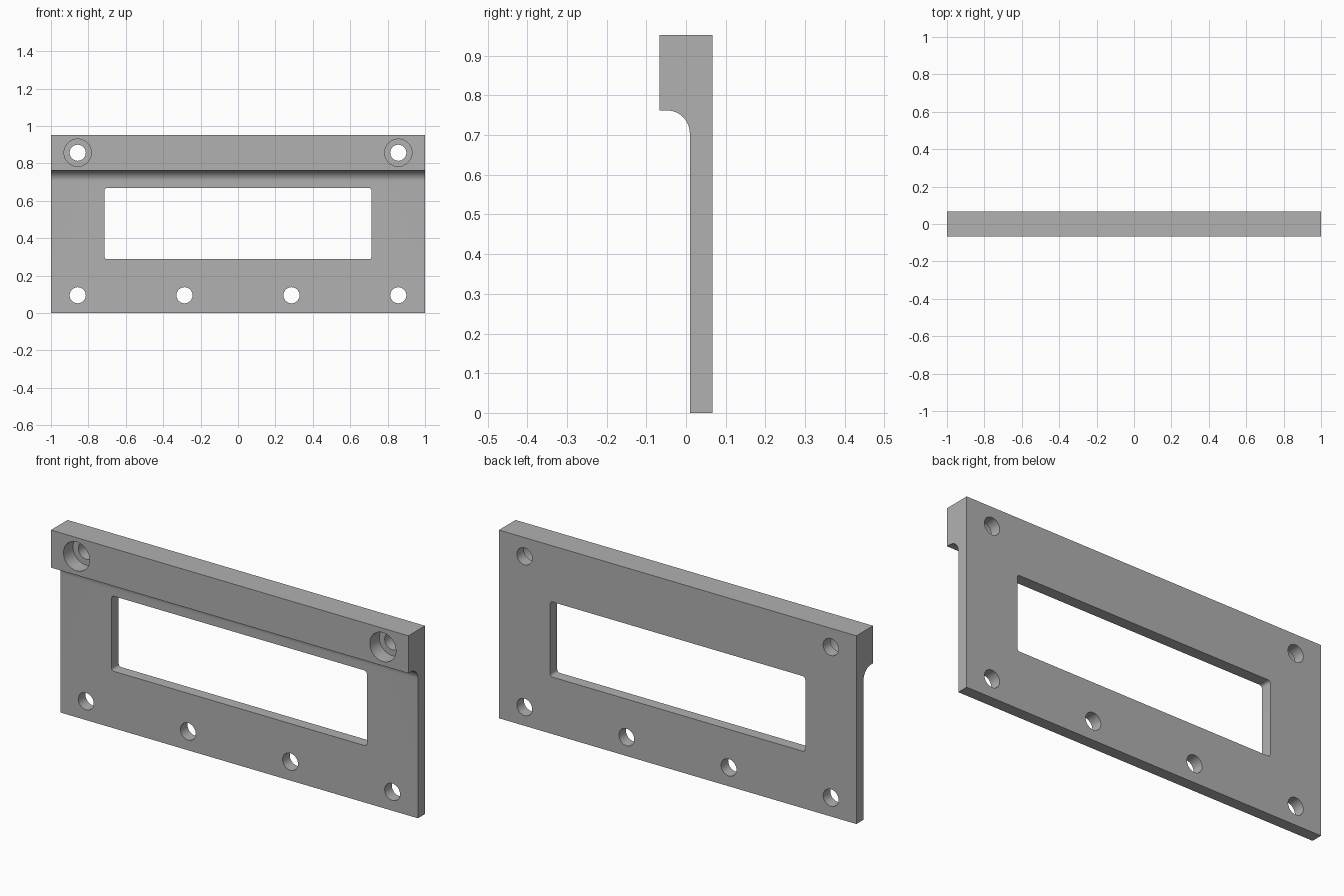
import bpy, math
from math import sin, cos, pi

if "Cube" in bpy.data.objects:
    bpy.data.objects.remove(bpy.data.objects["Cube"])

W, H, T = 2.0, 0.952, 0.0665        # width, height, half depth
PLATE_Y, LIP_Z, FILLET = 0.0095, 0.762, 0.057

grey = bpy.data.materials.new("grey metal")
grey.diffuse_color = (0.44, 0.44, 0.44, 1)
grey.use_nodes = True
grey.node_tree.nodes["Principled BSDF"].inputs["Base Color"].default_value = grey.diffuse_color


def prism(name, outline, axis, start, end):
    """Extrude a 2D outline along x (outline = y, z) or y (outline = x, z)."""
    def point(p, d):
        return (d, p[0], p[1]) if axis == 'x' else (p[0], d, p[1])
    n = len(outline)
    verts = [point(p, d) for d in (start, end) for p in outline]
    faces = [tuple(range(n))[::-1], tuple(range(n, 2 * n))]
    faces += [(i, (i + 1) % n, n + (i + 1) % n, n + i) for i in range(n)]
    if axis == 'y':
        faces = [f[::-1] for f in faces]
    mesh = bpy.data.meshes.new(name)
    mesh.from_pydata(verts, [], faces)
    mesh.materials.append(grey)
    obj = bpy.data.objects.new(name, mesh)
    bpy.context.collection.objects.link(obj)
    return obj


def arc(cx, cz, r, a0, a1, steps):
    return [(cx + r * cos(a0 + (a1 - a0) * i / steps),
             cz + r * sin(a0 + (a1 - a0) * i / steps)) for i in range(steps + 1)]


def cut(target, outline, start, end):
    """Cut an outline out of the target along y."""
    cutter = prism("cutter", outline, 'y', start, end)
    mod = target.modifiers.new("cut", 'BOOLEAN')
    mod.operation, mod.solver, mod.object = 'DIFFERENCE', 'EXACT', cutter
    bpy.context.view_layer.objects.active = target
    bpy.ops.object.modifier_apply(modifier=mod.name)
    bpy.data.objects.remove(cutter)


def circle(x, z, r):
    return arc(x, z, r, 0, 2 * pi, 48)[:-1]


# Plate with thick top lip and concave fillet beneath it
profile = [(PLATE_Y, 0), (T, 0), (T, H), (-T, H), (-T, LIP_Z)]
profile += arc(PLATE_Y - FILLET, LIP_Z - FILLET, FILLET, pi / 2, 0, 16)
plate = prism("mounting_plate", profile, 'x', -W / 2, W / 2)

# Window with small rounded corners
r, wx, z0, z1 = 0.014, 0.714, 0.288, 0.668
window = []
for i, (x, z) in enumerate([(wx - r, z1 - r), (-wx + r, z1 - r),
                            (-wx + r, z0 + r), (wx - r, z0 + r)]):
    window += arc(x, z, r, i * pi / 2, (i + 1) * pi / 2, 6)
cut(plate, window, -0.3, 0.3)

# Row of bolt holes along the bottom
for x in (-0.857, -0.286, 0.286, 0.857):
    cut(plate, circle(x, 0.095, 0.043), -0.3, 0.3)

# Counterbored bolt holes in the lip
for x in (-0.857, 0.857):
    cut(plate, circle(x, 0.857, 0.073), -0.3, PLATE_Y)
    cut(plate, circle(x, 0.857, 0.043), -0.3, 0.3)

# Smooth the curved walls, keep the edges sharp
bpy.ops.object.select_all(action='DESELECT')
plate.select_set(True)
bpy.context.view_layer.objects.active = plate
bpy.ops.object.shade_smooth_by_angle(angle=math.radians(30))
